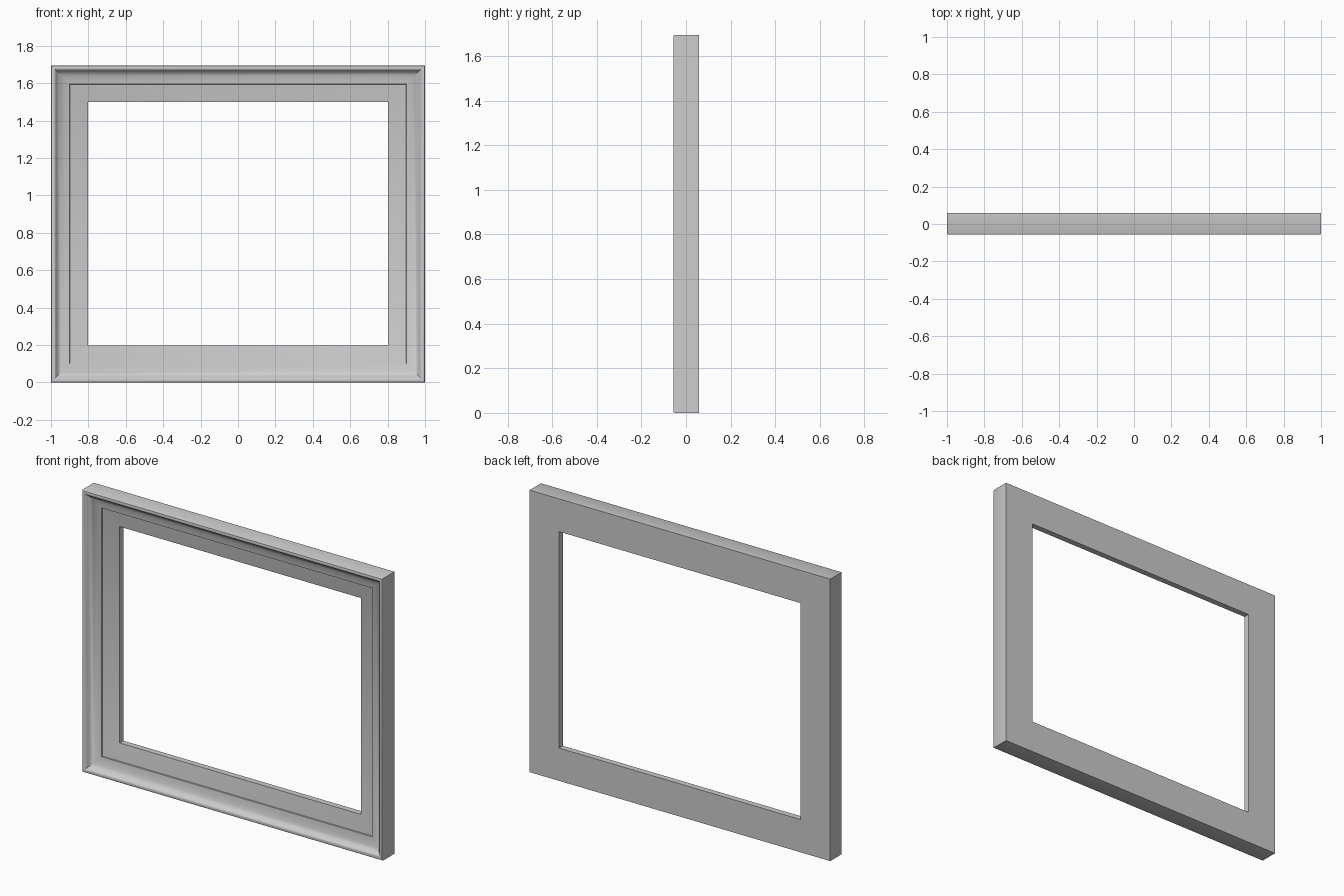
import bpy, bmesh, math

if "Cube" in bpy.data.objects:
    bpy.data.objects.remove(bpy.data.objects["Cube"])

W, H = 1.0, 1.695   # half width, full height

# Moulding cross-section: (inset from outer edge, y), front is -y
profile = [
    (0.0, 0.058), (0.0, -0.050), (0.003, -0.055), (0.009, -0.057),
    (0.018, -0.056), (0.024, -0.051), (0.029, -0.043), (0.038, -0.034),
    (0.052, -0.024), (0.072, -0.015), (0.100, -0.009), (0.102, -0.003),
    (0.130, 0.004), (0.165, 0.013), (0.197, 0.022), (0.197, 0.058),
]

# Mitred rectangular sweep of the profile
bm = bmesh.new()
rings = []
for sx, top in ((-1, 0), (1, 0), (1, 1), (-1, 1)):
    rings.append([bm.verts.new((sx * (W - d), y, H - d if top else d))
                  for d, y in profile])
n = len(profile)
for i in range(4):
    a, b = rings[i], rings[(i + 1) % 4]
    for j in range(n):
        k = (j + 1) % n
        bm.faces.new((a[j], b[j], b[k], a[k]))
bmesh.ops.recalc_face_normals(bm, faces=bm.faces)

mesh = bpy.data.meshes.new("picture_frame")
bm.to_mesh(mesh)
bm.free()
frame = bpy.data.objects.new("picture_frame", mesh)
bpy.context.collection.objects.link(frame)

# Smooth moulding with crisp mitres and edges
bpy.context.view_layer.objects.active = frame
frame.select_set(True)
bpy.ops.object.shade_smooth_by_angle(angle=math.radians(40))
